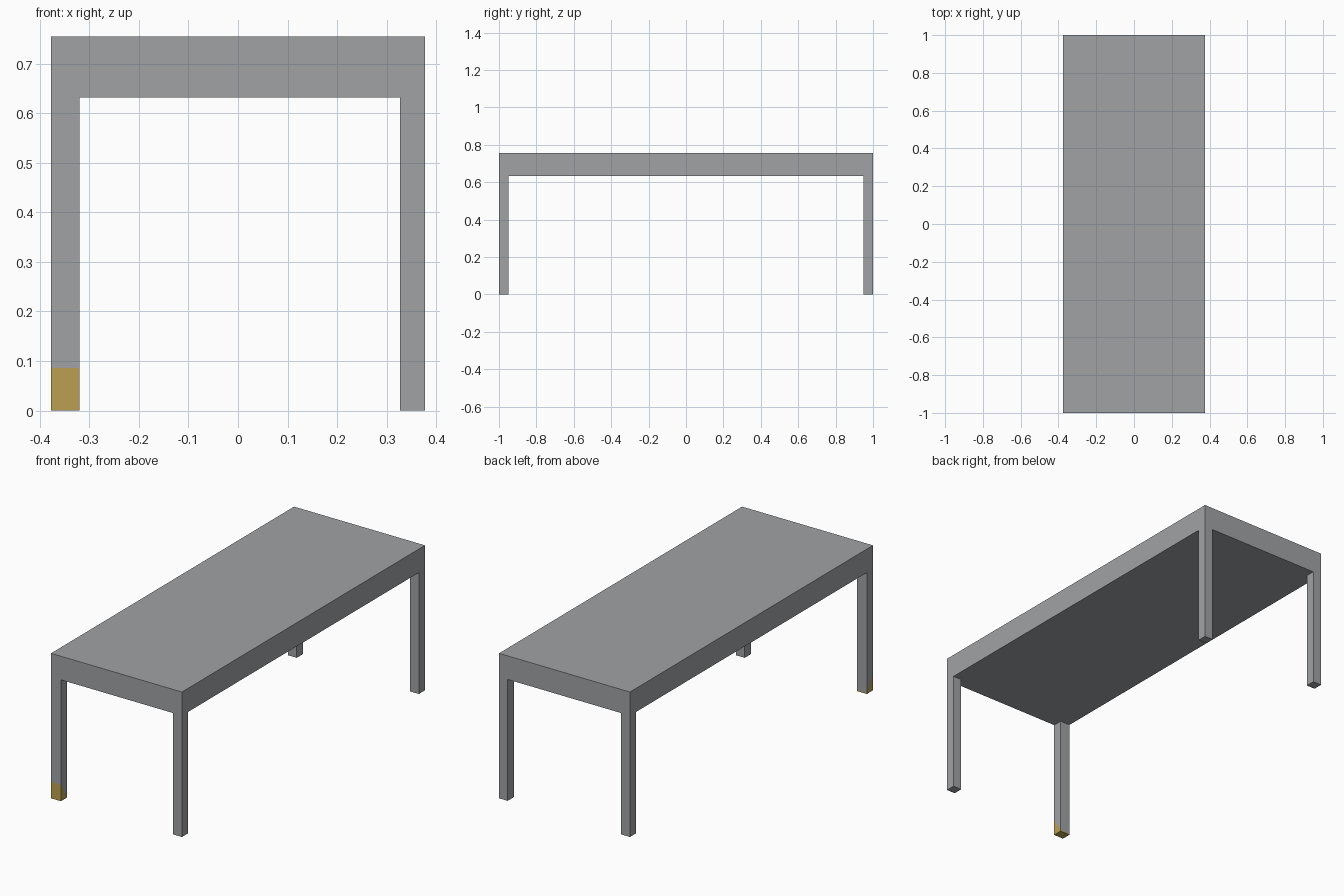
import bpy, bmesh
from mathutils import Vector

if "Cube" in bpy.data.objects:
    bpy.data.objects.remove(bpy.data.objects["Cube"])

HX, HY, TOP, UNDER = 0.377, 1.0, 0.755, 0.632
LEG = 0.05


def material(name, rgb):
    m = bpy.data.materials.new(name)
    m.diffuse_color = (*rgb, 1.0)
    m.use_nodes = True
    m.node_tree.nodes["Principled BSDF"].inputs["Base Color"].default_value = m.diffuse_color
    return m


grey = material("grey", (0.35, 0.365, 0.375))
ochre = material("ochre", (0.50, 0.35, 0.085))


def box(name, lo, hi, skip_top=False):
    """Axis-aligned box between two corners."""
    bm = bmesh.new()
    bmesh.ops.create_cube(bm, size=1.0)
    for v in bm.verts:
        v.co = Vector([(a + b) / 2 + c * (b - a) for a, b, c in zip(lo, hi, v.co)])
    bm.normal_update()
    if skip_top:
        bmesh.ops.delete(bm, geom=[f for f in bm.faces if f.normal.z > 0.9], context='FACES')
    me = bpy.data.meshes.new(name)
    bm.to_mesh(me)
    bm.free()
    ob = bpy.data.objects.new(name, me)
    bpy.context.collection.objects.link(ob)
    me.materials.append(grey)
    return ob


# Thick solid table top
box("table_top", (-HX, -HY, UNDER), (HX, HY, TOP))

# Four corner legs; the front left one is slightly wider
legs = {}
for ny, sy in (("front", -1), ("back", 1)):
    for nx, sx in (("left", -1), ("right", 1)):
        w = 0.057 if (sx, sy) == (-1, -1) else LEG
        xs = sorted((sx * HX, sx * (HX - w)))
        ys = sorted((sy * HY, sy * (HY - LEG)))
        name = f"{ny}_{nx}_leg"
        legs[name] = box(name, (xs[0], ys[0], 0), (xs[1], ys[1], UNDER), True)

# Ochre foot on the front left leg, cut off by a slope falling to the back
me = legs["front_left_leg"].data
me.materials.append(ochre)
point = Vector((0, -HY, 0.086))
normal = Vector((0, 0.08, LEG)).normalized()
bm = bmesh.new()
bm.from_mesh(me)
bmesh.ops.bisect_plane(bm, geom=bm.verts[:] + bm.edges[:] + bm.faces[:],
                       plane_co=point, plane_no=normal)
for f in bm.faces:
    if (f.calc_center_median() - point).dot(normal) < 0:
        f.material_index = 1
bm.to_mesh(me)
bm.free()
